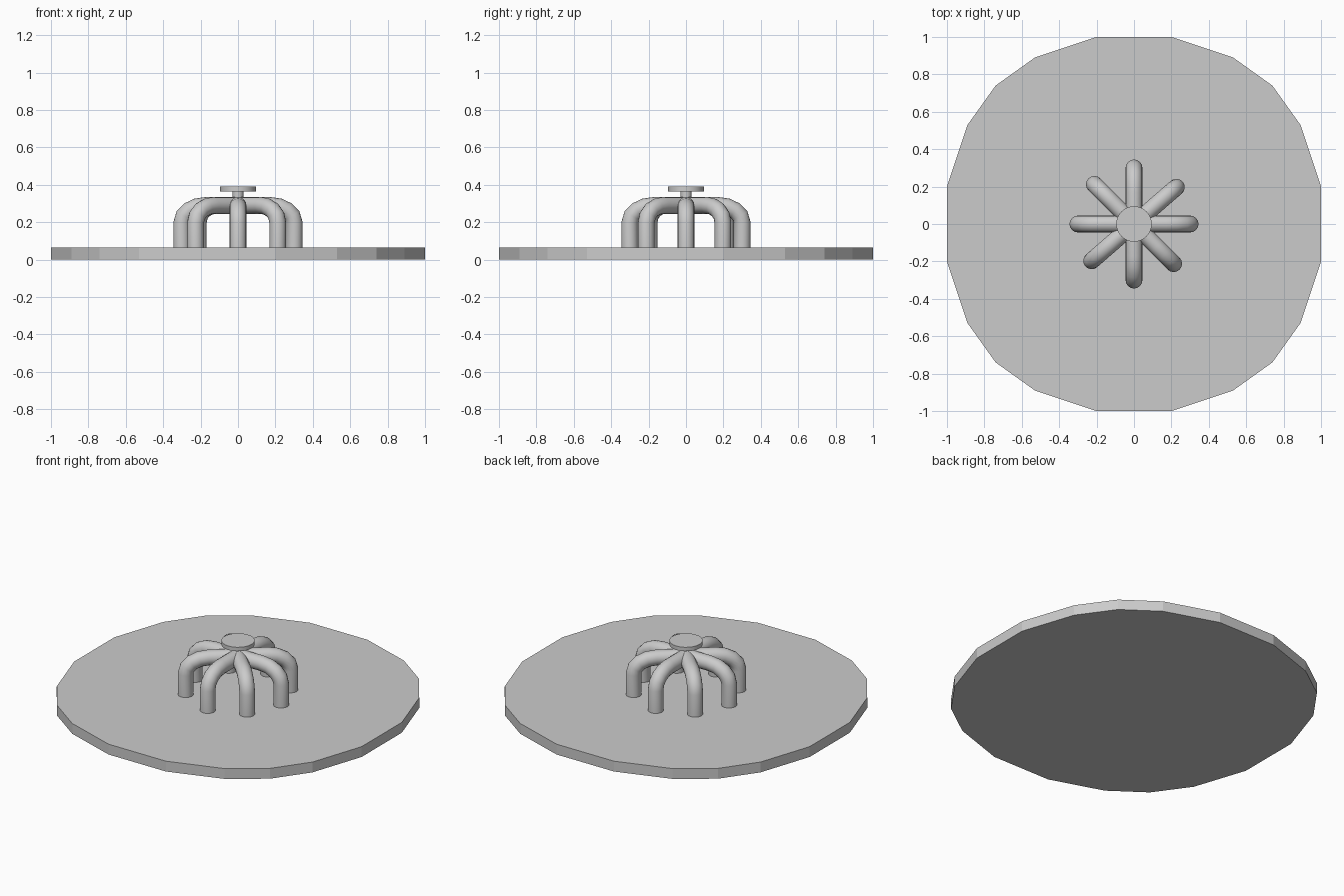
import bpy, bmesh, math
from mathutils import Vector

old = bpy.data.objects.get("Cube")
if old:
    bpy.data.objects.remove(old, do_unlink=True)

grey = bpy.data.materials.new("light grey")
grey.use_nodes = True
colour = (0.6, 0.6, 0.6, 1)
grey.diffuse_color = colour
grey.node_tree.nodes["Principled BSDF"].inputs["Base Color"].default_value = colour


def make_object(name, bm, smooth=False):
    bmesh.ops.recalc_face_normals(bm, faces=bm.faces)
    mesh = bpy.data.meshes.new(name)
    bm.to_mesh(mesh)
    bm.free()
    mesh.materials.append(grey)
    obj = bpy.data.objects.new(name, mesh)
    bpy.context.collection.objects.link(obj)
    if smooth:
        bpy.ops.object.select_all(action='DESELECT')
        obj.select_set(True)
        bpy.context.view_layer.objects.active = obj
        bpy.ops.object.shade_smooth_by_angle(angle=math.radians(40))
    return obj


def prism(name, outline, bottom, top, smooth=False):
    bm = bmesh.new()
    rings = [[bm.verts.new((x, y, z)) for x, y in outline] for z in (bottom, top)]
    for ring in rings:
        bm.faces.new(ring)
    n = len(outline)
    for i in range(n):
        j = (i + 1) % n
        bm.faces.new((rings[0][i], rings[0][j], rings[1][j], rings[1][i]))
    return make_object(name, bm, smooth)


def circle(radius, sides):
    return [(radius * math.cos(math.tau * i / sides), radius * math.sin(math.tau * i / sides))
            for i in range(sides)]


def tube(name, path, radius, angle, sides=16):
    """Sweep a circle along a path of (distance, height) points, turned to an angle."""
    out = Vector((math.cos(angle), math.sin(angle), 0))
    side = Vector((-out.y, out.x, 0))
    up = Vector((0, 0, 1))
    points = [Vector(p) for p in path]
    bm = bmesh.new()
    rings = []
    for i, p in enumerate(points):
        before = points[max(i - 1, 0)]
        after = points[min(i + 1, len(points) - 1)]
        along = (after - before).normalized()
        across = out * -along.y + up * along.x
        centre = out * p.x + up * p.y
        rings.append([bm.verts.new(centre + across * a + side * b)
                      for a, b in circle(radius, sides)])
    for r, s in zip(rings, rings[1:]):
        for i in range(sides):
            j = (i + 1) % sides
            bm.faces.new((r[i], r[j], s[j], s[i]))
    bm.faces.new(rings[0])
    bm.faces.new(rings[-1])
    return make_object(name, bm, True)


# Flat base plate: one quarter of the outline turned four times
quarter = [(1, -0.2), (1, 0.2), (0.89, 0.53), (0.74, 0.74), (0.53, 0.89)]
outline = []
for _ in range(4):
    outline += quarter
    quarter = [(-y, x) for x, y in quarter]
prism("base_plate", outline, 0, 0.065)

# Eight bent arms: an upright leg, a rounded bend and a level run to the centre
path = [(0.3, 0.04)]
for i in range(5):
    t = math.radians(22.5 * i)
    path.append((0.17 + 0.13 * math.cos(t), 0.2 + 0.09 * math.sin(t)))
path.append((0, 0.29))
for i, degrees in enumerate((0, 41, 90, 135, 180, 221, 270, 315)):
    tube(f"arm_{i + 1}", path, 0.045, math.radians(degrees))

# Round cap on a short stem
prism("cap_stem", circle(0.03, 16), 0.29, 0.37, True)
prism("cap", circle(0.095, 24), 0.365, 0.39, True)
